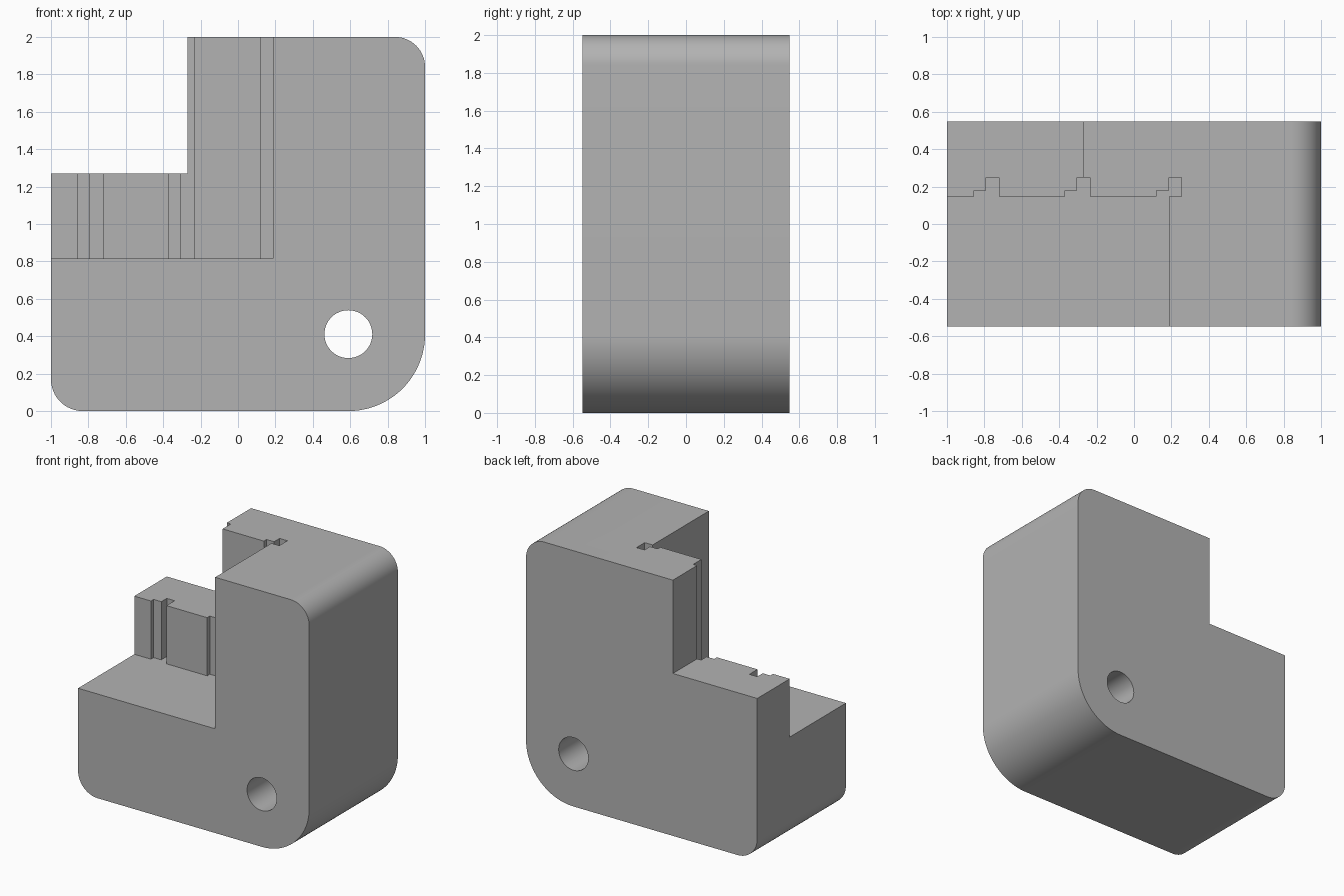
import bpy
import bmesh
from math import cos, sin, pi, radians
from mathutils import Vector

cube = bpy.data.objects.get("Cube")
if cube:
    bpy.data.objects.remove(cube, do_unlink=True)

HALF_DEPTH = 0.548
FLOOR = 0.815      # floor of the front notch
STEP = 1.27        # top of the low rear wall

grey = bpy.data.materials.new("plain grey")
grey.use_nodes = True
colour = (0.45, 0.45, 0.45, 1)
grey.diffuse_color = colour
grey.node_tree.nodes["Principled BSDF"].inputs["Base Color"].default_value = colour


def arc(cx, cz, r, start, end, steps):
    """Points on a circular arc, angles in degrees."""
    angles = [radians(start + (end - start) * i / steps) for i in range(steps + 1)]
    return [(cx + r * cos(a), cz + r * sin(a)) for a in angles]


def prism(name, points, place, direction):
    """Extrude a flat outline into a closed solid."""
    bm = bmesh.new()
    face = bm.faces.new([bm.verts.new(place(*p)) for p in points])
    new = bmesh.ops.extrude_face_region(bm, geom=[face])["geom"]
    moved = [v for v in new if isinstance(v, bmesh.types.BMVert)]
    bmesh.ops.translate(bm, verts=moved, vec=Vector(direction))
    bmesh.ops.recalc_face_normals(bm, faces=bm.faces)
    mesh = bpy.data.meshes.new(name)
    bm.to_mesh(mesh)
    bm.free()
    mesh.materials.append(grey)
    obj = bpy.data.objects.new(name, mesh)
    bpy.context.collection.objects.link(obj)
    return obj


def cut(target, cutter):
    """Subtract the cutter from the target, then discard it."""
    cutter.hide_render = True
    mod = target.modifiers.new("cut", "BOOLEAN")
    mod.operation = "DIFFERENCE"
    mod.solver = "EXACT"
    mod.object = cutter
    bpy.context.view_layer.objects.active = target
    bpy.ops.object.modifier_apply(modifier=mod.name)
    bpy.data.objects.remove(cutter, do_unlink=True)


# Stepped block with three rounded corners
outline = [(-1, STEP)]
outline += arc(-0.83, 0.17, 0.17, 180, 270, 16)
outline += arc(0.59, 0.41, 0.41, 270, 360, 32)
outline += arc(0.84, 1.84, 0.16, 0, 90, 16)
outline += [(-0.27, 2), (-0.27, STEP)]
body = prism("stepped_corner_block", outline,
             lambda x, z: (x, -HALF_DEPTH, z), (0, 2 * HALF_DEPTH, 0))

# Front notch, with three stepped grooves along its back wall
WALL, SHALLOW, DEEP = 0.147, 0.18, 0.248
plan = [(-1.2, -0.8), (-1.2, WALL)]
for x in (-0.79, -0.304, 0.186):
    plan += [(x - 0.066, WALL), (x - 0.066, SHALLOW), (x, SHALLOW),
             (x, DEEP), (x + 0.068, DEEP), (x + 0.068, WALL)]
plan += [(0.186, WALL), (0.186, -0.8)]
cut(body, prism("notch_cutter", plan, lambda x, y: (x, y, FLOOR), (0, 0, 1.5)))

# Round through hole
circle = arc(0.59, 0.411, 0.128, 0, 360, 48)[:-1]
cut(body, prism("hole_cutter", circle, lambda x, z: (x, -0.8, z), (0, 1.6, 0)))

# Smooth the rounded corners and hole, keep the edges crisp
bpy.ops.object.select_all(action="DESELECT")
body.select_set(True)
bpy.context.view_layer.objects.active = body
bpy.ops.object.shade_smooth_by_angle(angle=pi / 6)
